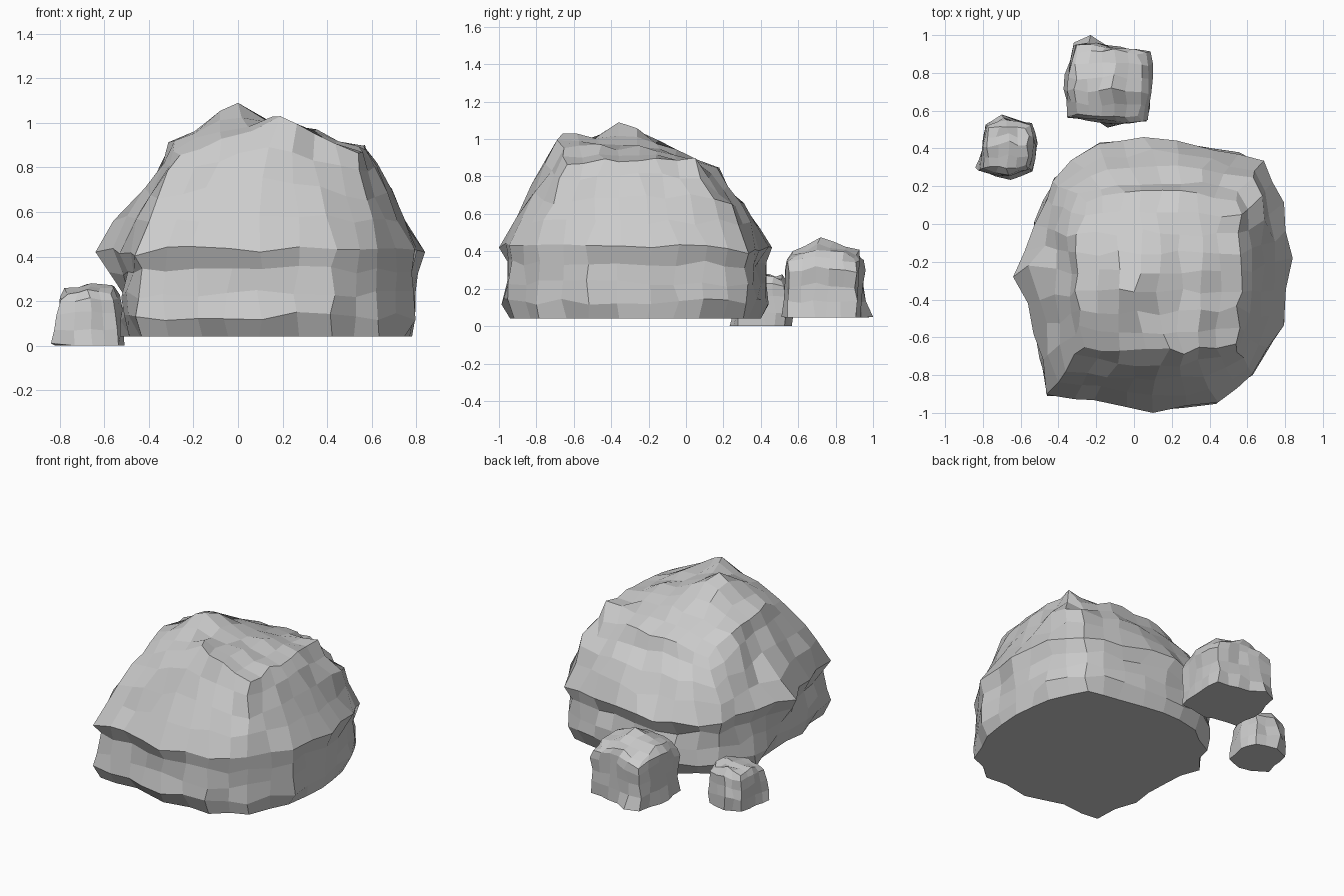
import bpy
import bmesh
import random
from mathutils import Vector

cube = bpy.data.objects.get("Cube")
if cube:
    bpy.data.objects.remove(cube, do_unlink=True)

# One grey stone material
stone = bpy.data.materials.new("grey_stone")
stone.use_nodes = True
GREY = (0.6, 0.6, 0.6, 1.0)
stone.diffuse_color = GREY
bsdf = stone.node_tree.nodes["Principled BSDF"]
bsdf.inputs["Base Color"].default_value = GREY
bsdf.inputs["Roughness"].default_value = 0.9


def sample(values, t):
    """Linear lookup in a list, t from 0 to 1."""
    p = t * (len(values) - 1)
    i = min(int(p), len(values) - 2)
    return values[i] + (values[i + 1] - values[i]) * (p - i)


def make_rock(name, n, outline, cap, heights, levels, base, jitter, peaks, seed):
    """Rings rise from a base outline to an n x n crown; peaks pull the surface out."""
    rng = random.Random(seed)
    bm = bmesh.new()
    x0, x1, y0, y1 = cap

    def crown_point(i, j):
        u, v = 2 * i / n - 1, 2 * j / n - 1
        x = (x0 + x1 + (x1 - x0) * u * (1 - 0.1 * v * v)) / 2
        y = (y0 + y1 + (y1 - y0) * v * (1 - 0.1 * u * u)) / 2
        z = sample([sample(row, i / n) for row in heights], j / n)
        return Vector((x, y, z))

    # Perimeter of the crown, counterclockwise from the front corner at -x
    rim = ([(i, 0) for i in range(n)] + [(n, j) for j in range(n)]
           + [(n - i, n) for i in range(n)] + [(0, n - j) for j in range(n)])
    closed = [Vector(p) for p in outline + outline[:1]]
    mean = sum(crown_point(*ij).z for ij in rim) / len(rim)

    # Side rings
    rings = []
    for h, s in levels:
        ring = []
        for k, ij in enumerate(rim):
            top = crown_point(*ij)
            xy = sample(closed, k / len(rim)).lerp(top.xy, s)
            z = base + h * (mean + (top.z - mean) * h - base)
            ring.append(bm.verts.new((xy.x, xy.y, z)))
        rings.append(ring)

    # Crown
    grid = dict(zip(rim, rings[-1]))
    for i in range(1, n):
        for j in range(1, n):
            grid[i, j] = bm.verts.new(crown_point(i, j))
    for i in range(n):
        for j in range(n):
            bm.faces.new([grid[i, j], grid[i + 1, j], grid[i + 1, j + 1], grid[i, j + 1]])

    # Walls and flat underside
    for low, high in zip(rings, rings[1:]):
        for k in range(len(rim)):
            m = (k + 1) % len(rim)
            bm.faces.new([low[k], low[m], high[m], high[k]])
    bm.faces.new(rings[0][::-1])

    # Rough chipped surface
    footing = set(rings[0])
    for v in bm.verts:
        d = Vector([rng.uniform(-jitter, jitter) for _ in range(3)])
        if v in footing:
            d.z = 0
        v.co += d

    # Peaks, dragging their neighbours part of the way
    pinned = set()
    for p in peaks:
        target = Vector(p)
        tip = min((v for v in bm.verts if v not in pinned),
                  key=lambda v: (v.co - target).length)
        pinned.add(tip)
        pull = target - tip.co
        tip.co = target
        for e in tip.link_edges:
            near = e.other_vert(tip)
            if near not in pinned and near not in footing:
                near.co += pull * 0.35

    bmesh.ops.recalc_face_normals(bm, faces=bm.faces)
    mesh = bpy.data.meshes.new(name)
    bm.to_mesh(mesh)
    bm.free()
    mesh.materials.append(stone)
    obj = bpy.data.objects.new(name, mesh)
    bpy.context.collection.objects.link(obj)


# Large boulder
make_rock(
    "large_boulder", 8,
    [(-.46, -.9), (-.2, -.92), (.1, -.98), (.43, -.96),
     (.64, -.8), (.79, -.52), (.81, -.2), (.78, .1),
     (.67, .34), (.42, .4), (.1, .44), (-.2, .42),
     (-.43, .24), (-.52, 0), (-.51, -.28), (-.53, -.57)],
    (-.3, .57, -.68, .17),
    [[.86, .92, .99, .94, .86],
     [.91, 1, 1.01, .96, .89],
     [.9, 1.03, 1, .95, .89],
     [.86, .92, .93, .92, .88],
     [.77, .82, .83, .83, .78]],
    [(0, .18), (.11, .02), (.23, .05), (.35, .09), (.46, 0),
     (.62, .25), (.76, .5), (.9, .78), (1, 1)],
    .04, .018,
    [(0, -.36, 1.09), (-.64, -.28, .42), (-.56, -.22, .56), (-.58, -.32, .33),
     (.19, -.66, 1.03), (.57, .05, .9), (.68, .15, .68), (.84, -.18, .42),
     (.1, -1, .42), (-.46, -.91, .13), (.05, .46, .42), (-.53, 0, .04)], 4)

# Medium rock behind the boulder
make_rock(
    "medium_rock", 5,
    [(-.35, .57), (-.13, .53), (.07, .54), (.1, .72),
     (.08, .91), (-.1, .94), (-.32, .96), (-.37, .75)],
    (-.31, .04, .56, .92),
    [[.37, .4, .37], [.42, .46, .42], [.36, .41, .37]],
    [(0, 0), (.25, .15), (.5, .2), (.75, .1), (.9, .35), (1, 1)],
    .045, .01,
    [(-.23, 1, .05), (-.12, .72, .475), (.1, .85, .3), (-.2, .96, .3),
     (-.14, .51, .05)], 7)

# Small rock beside the boulder
make_rock(
    "small_rock", 4,
    [(-.82, .28), (-.66, .24), (-.54, .28), (-.51, .42),
     (-.54, .53), (-.68, .57), (-.79, .53), (-.81, .4)],
    (-.78, -.56, .3, .52),
    [[.23, .25, .24], [.26, .265, .27], [.24, .27, .25]],
    [(0, 0), (.3, .12), (.6, .22), (.85, .4), (1, 1)],
    0, .008,
    [(-.84, .3, .01), (-.7, .58, .1), (-.66, .44, .28)], 9)
